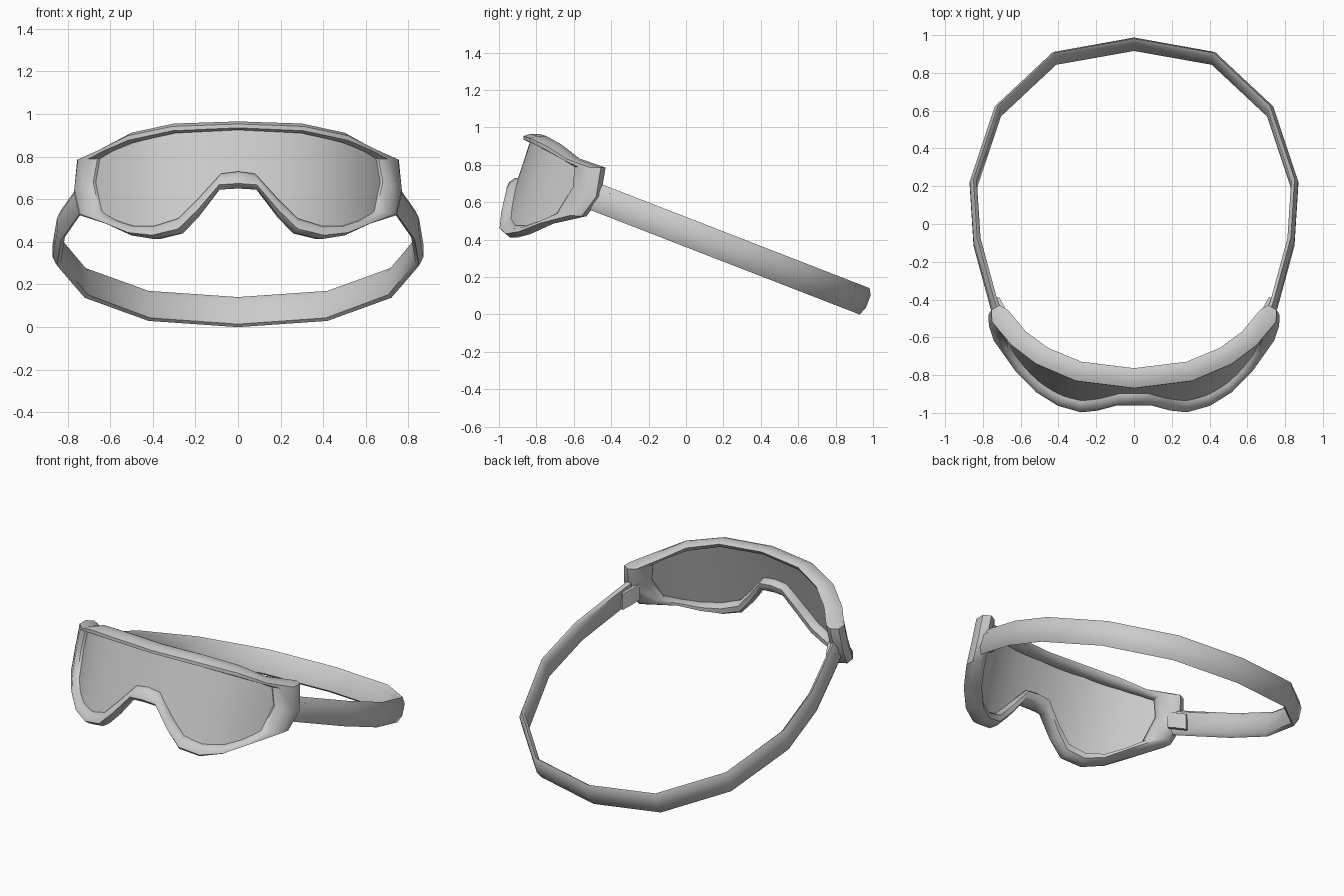
import bpy, bmesh, math
from mathutils import Vector

cube = bpy.data.objects.get("Cube")
if cube:
    bpy.data.objects.remove(cube, do_unlink=True)

grey = bpy.data.materials.new("light_grey")
grey.use_nodes = True
grey.diffuse_color = (0.6, 0.6, 0.6, 1)
grey.node_tree.nodes["Principled BSDF"].inputs["Base Color"].default_value = (0.6, 0.6, 0.6, 1)


def surface(x, z, depth=0.0):
    """Point on the curved face shield, pushed outward by depth."""
    y = -0.84 + 0.4 * x**2 + 0.65 * x**4 - 0.33 * (0.95 - z)
    normal = Vector((0.8 * x + 2.6 * x**3, -1, 0)).normalized()
    return Vector((x, y, z)) + normal * depth


def skin(name, rows, close_rows=False, close_cols=False, caps=False, angle=50):
    """Mesh object from a grid of points."""
    bm = bmesh.new()
    grid = [[bm.verts.new(p) for p in row] for row in rows]
    n, m = len(grid), len(grid[0])
    for i in range(n if close_rows else n - 1):
        for j in range(m if close_cols else m - 1):
            a, b = grid[i], grid[(i + 1) % n]
            k = (j + 1) % m
            bm.faces.new((a[j], a[k], b[k], b[j]))
    if caps:
        bm.faces.new(grid[0])
        bm.faces.new(grid[-1])
    bmesh.ops.recalc_face_normals(bm, faces=bm.faces)
    mesh = bpy.data.meshes.new(name)
    bm.to_mesh(mesh)
    bm.free()
    obj = bpy.data.objects.new(name, mesh)
    bpy.context.collection.objects.link(obj)
    mesh.materials.append(grey)
    bpy.ops.object.select_all(action="DESELECT")
    obj.select_set(True)
    bpy.context.view_layer.objects.active = obj
    bpy.ops.object.shade_smooth_by_angle(angle=math.radians(angle))
    return obj


def mirrored(points):
    return points + [(-x, z) for x, z in points[-2:0:-1]]


# Half outlines (x, z) from the brow centre round to the nose bridge
inner = [(0, .925), (.3, .91), (.5, .865), (.6, .825), (.66, .79), (.68, .68), (.65, .54),
         (.58, .5), (.5, .475), (.39, .475), (.28, .51), (.18, .61), (.08, .72), (0, .73)]
outer = [(0, .965), (.3, .955), (.5, .912), (.64, .835), (.755, .785), (.77, .63), (.745, .525),
         (.62, .485), (.5, .43), (.39, .412), (.27, .44), (.19, .52), (.09, .645), (0, .65)]

# Frame: rounded section swept between the outlines (across, depth)
section = [(0, 0), (.25, .025), (.7, .03), (1, 0), (1, -.05), (.75, -.075), (.25, -.07), (0, -.04)]
rows = []
for (xi, zi), (xo, zo) in zip(mirrored(inner), mirrored(outer)):
    rows.append([surface(xi + (xo - xi) * t, zi + (zo - zi) * t, d) for t, d in section])
skin("goggle_frame", rows, close_rows=True, close_cols=True)


# Lens: columns between the upper and lower inner outline, tucked into the frame
def height(points, x):
    for (xa, za), (xb, zb) in zip(points, points[1:]):
        if xa <= x <= xb:
            return za + (zb - za) * (x - xa) / (xb - xa)
    return points[-1][1]


top, bottom = inner[:6], inner[:4:-1]
rows = []
for i in range(-20, 21):
    x = 0.69 * i / 20
    hi = height(top, abs(x)) + 0.015
    lo = height(bottom[:-1] + [(.68, .68)], abs(x)) - 0.015
    rows.append([surface(x, lo + (hi - lo) * j / 4, -0.015) for j in range(5)])
skin("lens", rows)

# Strap: sloping band with a soft six-sided section
half = [(.715, -.5), (.74, -.43), (.83, -.1), (.85, .21), (.72, .6), (.42, .88), (0, .955)]
path = half + [(-x, y) for x, y in half[-2::-1]]
across = Vector((0, 0.35, 0.94))
profile = [(.02, .035), (0, .075), (-.018, .06), (-.018, -.06), (0, -.075), (.02, -.035)]
rows = []
for i, (x, y) in enumerate(path):
    before, after = path[max(i - 1, 0)], path[min(i + 1, len(path) - 1)]
    outward = Vector((after[1] - before[1], before[0] - after[0], 0)).normalized()
    centre = Vector((x, y, 0.07 + 0.388 * (0.955 - y)))
    rows.append([centre + outward * r + across * v for r, v in profile])
skin("strap", rows, close_cols=True, caps=True)

# Strap clips: small hooked plates on the inside of each temple
hook = [(.745, -.4), (.715, -.385), (.685, -.44), (.665, -.49)]
for side, sx in (("left", 1), ("right", -1)):
    rows = []
    for x, y in hook:
        z = 0.07 + 0.388 * (0.955 - y)
        rows.append([(sx * (x + dx), y + dy, z + dz) for dx, dy, dz in
                     ((0, 0, -.05), (.018, -.01, -.05), (.018, -.01, .05), (0, 0, .05))])
    skin(side + "_strap_clip", rows, close_cols=True, caps=True, angle=30)
